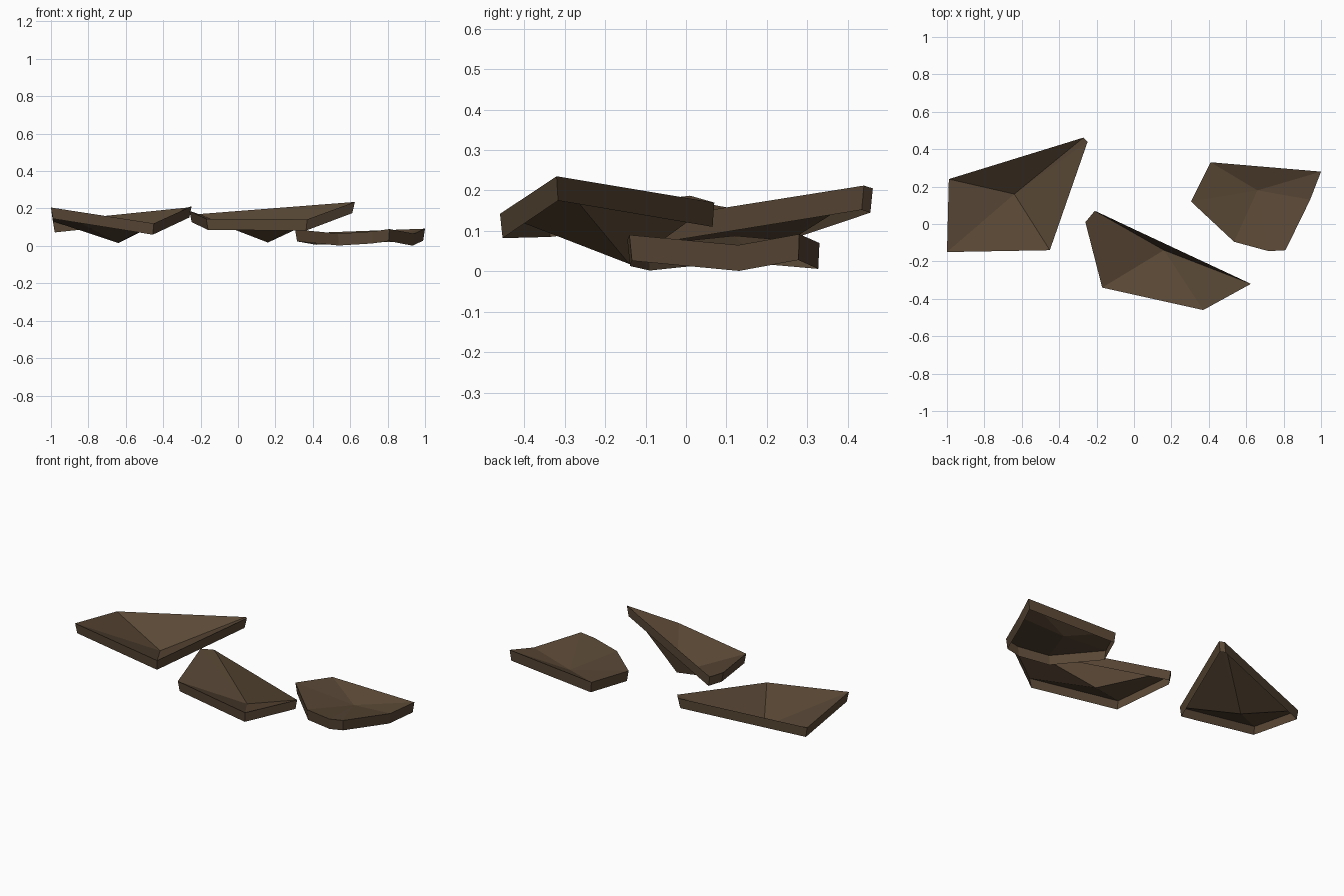
import bpy
import bmesh

if "Cube" in bpy.data.objects:
    bpy.data.objects.remove(bpy.data.objects["Cube"])

brown = bpy.data.materials.new("dark brown")
brown.diffuse_color = (0.100, 0.064, 0.036, 1)
brown.use_nodes = True
brown.node_tree.nodes["Principled BSDF"].inputs["Base Color"].default_value = brown.diffuse_color


def shard(name, rim, hub, depth=0.06):
    """Dished plate: a rim fanned to a sunken hub, with an open-bottomed skirt."""
    bm = bmesh.new()
    hx, hy, _ = hub
    top = [bm.verts.new(p) for p in rim]
    # lower rim drawn in slightly so the skirt tapers
    low = [bm.verts.new((hx + (x - hx) * 0.97, hy + (y - hy) * 0.98, z - depth))
           for x, y, z in rim]
    centre = bm.verts.new(hub)
    for i in range(len(rim)):
        j = (i + 1) % len(rim)
        bm.faces.new((top[i], top[j], centre))
        bm.faces.new((top[j], top[i], low[i], low[j]))
    mesh = bpy.data.meshes.new(name)
    bm.to_mesh(mesh)
    bm.free()
    mesh.materials.append(brown)
    obj = bpy.data.objects.new(name, mesh)
    bpy.context.collection.objects.link(obj)
    return obj


# Large left shard
shard("left_shard",
      [(-1.0, -0.15, 0.205), (-0.45, -0.14, 0.12), (-0.248, 0.44, 0.212),
       (-0.27, 0.462, 0.205), (-0.99, 0.24, 0.132)],
      (-0.64, 0.16, 0.015))

# Long middle shard
shard("middle_shard",
      [(-0.17, -0.34, 0.145), (0.37, -0.46, 0.142), (0.625, -0.32, 0.235),
       (-0.21, 0.07, 0.17), (-0.26, 0.01, 0.187)],
      (0.16, -0.14, 0.018))

# Shallow right shard with more corners
shard("right_shard",
      [(0.305, 0.12, 0.088), (0.535, -0.095, 0.066), (0.72, -0.145, 0.077),
       (0.81, -0.14, 0.09), (0.942, 0.13, 0.065), (1.0, 0.28, 0.092),
       (0.41, 0.33, 0.07)],
      (0.66, 0.18, 0.022), 0.064)
